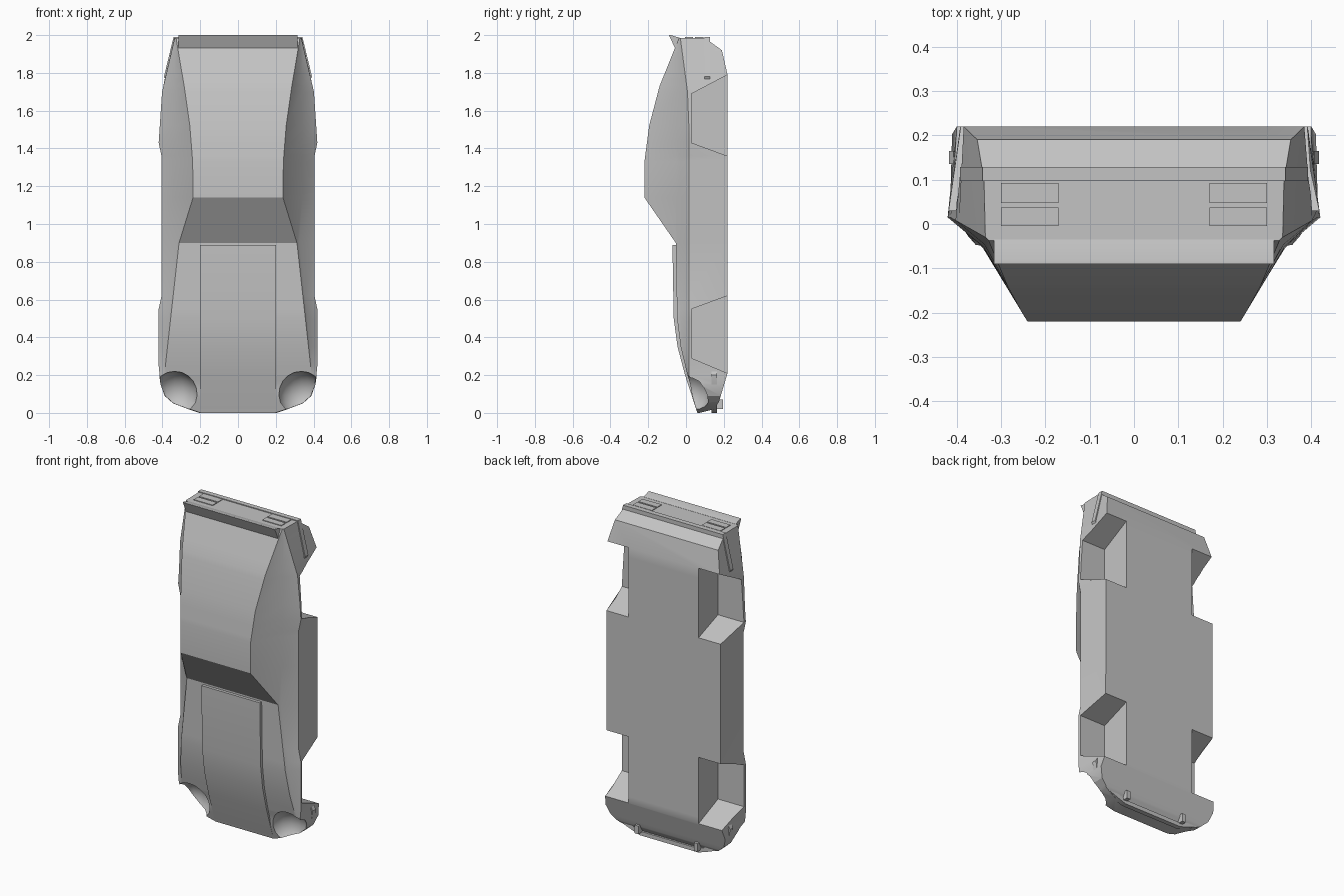
import bpy, bmesh, math
from mathutils import Matrix

if "Cube" in bpy.data.objects:
    bpy.data.objects.remove(bpy.data.objects["Cube"])

paint = bpy.data.materials.new("plain_grey")
paint.diffuse_color = (0.55, 0.55, 0.55, 1)
paint.use_nodes = True
paint.node_tree.nodes["Principled BSDF"].inputs["Base Color"].default_value = paint.diffuse_color


def make(name, verts, faces, smooth=True):
    me = bpy.data.meshes.new(name)
    me.from_pydata(verts, [], faces)
    bm = bmesh.new()
    bm.from_mesh(me)
    bmesh.ops.recalc_face_normals(bm, faces=bm.faces)
    bm.to_mesh(me)
    bm.free()
    ob = bpy.data.objects.new(name, me)
    bpy.context.collection.objects.link(ob)
    me.materials.append(paint)
    return ob


def loft(name, rings):
    """Closed skin through equal-length rings, capped at both ends."""
    n = len(rings[0])
    verts = [p for r in rings for p in r]
    faces = [[i * n + j, i * n + (j + 1) % n, (i + 1) * n + (j + 1) % n, (i + 1) * n + j]
             for i in range(len(rings) - 1) for j in range(n)]
    faces += [list(range(n)), [(len(rings) - 1) * n + j for j in range(n)]]
    return make(name, verts, faces)


def prism(name, profile, x0, x1):
    """Extrude a (y, z) profile along x."""
    return loft(name, [[(x, y, z) for y, z in profile] for x in (x0, x1)])


def box(name, x0, x1, y0, y1, z0, z1):
    return prism(name, [(y0, z0), (y1, z0), (y1, z1), (y0, z1)], x0, x1)


def strip(name, path, y0, y1, t):
    """Bumper band along an (x, z) path, t thick inwards."""
    return loft(name, [[(x, y0, z), (x, y1, z), (x * (1 - t), y1, 1 + (z - 1) * (1 - t)),
                        (x * (1 - t), y0, 1 + (z - 1) * (1 - t))] for x, z in path])


def interp(table, z):
    for (a, p), (b, q) in zip(table, table[1:]):
        if z <= b:
            return p + (q - p) * max(0, z - a) / (b - a)
    return table[-1][1]


# Body curves along the length (z, value)
top_y = [(0, .06), (.2, 0), (.35, -.036), (.5, -.055), (.9, -.062), (1.14, -.22),
         (1.33, -.22), (1.52, -.195), (1.73, -.14), (1.985, -.037)]
edge_x = [(0, .4), (.2, .39), (.9, .312), (1.14, .238), (1.33, .24), (1.52, .255),
          (1.73, .285), (1.985, .328)]
belt_x = [(0, .41), (.2, .398), (.9, .325), (1.14, .34), (1.6, .34), (1.985, .33)]
belt_y = [(.9, -.045), (1.14, -.055), (1.6, -.05), (1.985, -.034)]
wide_x = [(0, .2), (.02, .26), (.05, .34), (.09, .385), (.15, .41), (.25, .42), (.55, .42),
          (.62, .405), (1.36, .405), (1.43, .42), (1.7, .402), (1.985, .335)]
wide_y = [(0, .065), (.05, .08), (.2, .015), (1.55, .015), (1.7, .008), (1.985, -.03)]
low_x = [(.15, .41), (.25, .392), (1.79, .39), (1.92, .36), (1.985, .338)]
low_y = [(0, .07), (.02, .15), (.06, .175), (.21, .22), (1.79, .22), (1.92, .19), (1.985, .1)]


def section(z):
    w = interp(wide_x, z)
    ty, wy = interp(top_y, z), interp(wide_y, z)
    ey = ty + (.008 if .1 < z < 1 else 0)
    by = interp(belt_y, z) if z >= .9 else ey + (wy - ey) * .3
    half = [(min(interp(edge_x, z), w - .004), ey), (min(interp(belt_x, z), w - .002), by),
            (w, wy), (min(interp(low_x, z), w + .003), interp(low_y, z))]
    ring = half + [(-x, y) for x, y in reversed(half)]
    return [(x, y, z) for x, y in ring]


stations = sorted({z for t in (top_y, wide_x, low_y) for z, _ in t})
body = loft("car_body", [section(z) for z in stations])


def cut(cutter):
    m = body.modifiers.new("cut", 'BOOLEAN')
    m.operation, m.solver, m.object = 'DIFFERENCE', 'EXACT', cutter
    cutter.hide_render = True
    bpy.context.view_layer.objects.active = body
    bpy.ops.object.modifier_apply(modifier=m.name)
    bpy.data.objects.remove(cutter)


# Wheel wells and headlight scoops
for s in (-1, 1):
    for a, b, c, d in ((.21, .29, .55, .62), (1.36, 1.43, 1.69, 1.79)):
        cut(prism("well_cutter", [(.03, b), (.22, a), (.26, a - .015), (.26, d + .015),
                                  (.22, d), (.03, c)], s * .24, s * .5))
    bm = bmesh.new()
    bmesh.ops.create_uvsphere(bm, u_segments=16, v_segments=10, radius=1)
    bm.transform(Matrix.Translation((s * .335, .0, .095)) @ Matrix.Diagonal((.125, .125, .125, 1)))
    scoop = make("scoop_cutter", [], [])
    bm.to_mesh(scoop.data)
    bm.free()
    cut(scoop)

# Raised hood centre
crown = [(interp(top_y, z) - .01 * min(1, z / .4), z) for z in (.02, .2, .35, .5, .89)]
prism("hood_bulge", crown + [(-.045, .89), (-.04, .5), (.02, .2)], -.2, .2)

# Rear spoiler lip
prism("rear_spoiler", [(-.058, 1.93), (-.09, 2.0), (-.08, 2.0), (-.035, 1.986), (-.03, 1.95)],
      -.315, .315)

# Bumpers
nose = [(x, z) for z, x in wide_x[:5]] + [(.417, .2)]
strip("front_bumper", [(-x, z) for x, z in reversed(nose)] + nose, .135, .165, .025)
tail = [(.341, 1.99), (.392, 1.78)]
strip("rear_bumper", [(-x, z) for x, z in reversed(tail)] + tail, .097, .128, .04)

# Tail lights and front bumper tabs
for s in (-1, 1):
    for y0, y1 in ((-.005, .037), (.047, .092)):
        box("tail_light", s * .17, s * .30, y0, y1, 1.98, 1.989)
    box("bumper_tab", s * .19, s * .215, .13, .195, .02, .07)

# Shading
for ob in bpy.context.scene.objects:
    bpy.ops.object.select_all(action='DESELECT')
    ob.select_set(True)
    bpy.context.view_layer.objects.active = ob
    bpy.ops.object.shade_smooth_by_angle(angle=math.radians(25))
